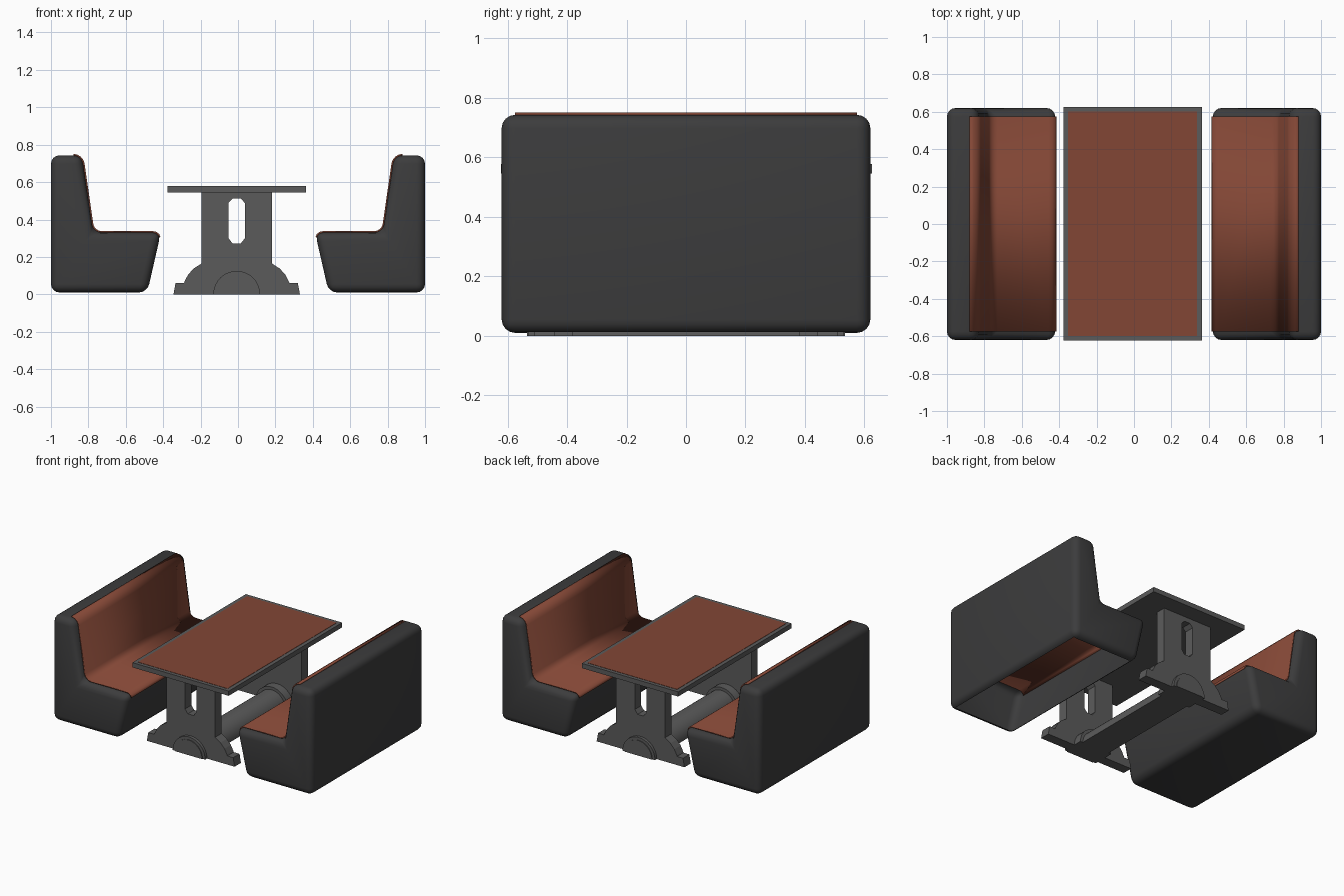
import bpy, bmesh, math
from mathutils import Matrix

if "Cube" in bpy.data.objects:
    bpy.data.objects.remove(bpy.data.objects["Cube"])


def material(name, rgb):
    m = bpy.data.materials.new(name)
    m.diffuse_color = (*rgb, 1)
    m.use_nodes = True
    m.node_tree.nodes["Principled BSDF"].inputs["Base Color"].default_value = m.diffuse_color
    return m


BLACK = material("black shell", (0.045, 0.045, 0.046))
GREY = material("dark grey metal", (0.105, 0.105, 0.105))
BROWN = material("brown leather", (0.225, 0.062, 0.036))
CX = -0.007  # centre of the table in x


def make(name, bm, mat, smooth=None):
    me = bpy.data.meshes.new(name)
    bm.to_mesh(me)
    bm.free()
    me.materials.append(mat)
    ob = bpy.data.objects.new(name, me)
    bpy.context.collection.objects.link(ob)
    if smooth:
        bpy.ops.object.select_all(action='DESELECT')
        ob.select_set(True)
        bpy.context.view_layer.objects.active = ob
        bpy.ops.object.shade_smooth_by_angle(angle=math.radians(smooth))
    return ob


def prism(points, y0, y1):
    """Extrude an xz outline along y."""
    bm = bmesh.new()
    f = bm.faces.new([bm.verts.new((x, y0, z)) for x, z in points])
    r = bmesh.ops.extrude_face_region(bm, geom=[f])
    vs = [v for v in r['geom'] if isinstance(v, bmesh.types.BMVert)]
    bmesh.ops.translate(bm, verts=vs, vec=(0, y1 - y0, 0))
    bmesh.ops.recalc_face_normals(bm, faces=bm.faces)
    return bm


def box(x0, x1, y0, y1, z0, z1):
    return prism([(x0, z0), (x1, z0), (x1, z1), (x0, z1)], y0, y1)


# Benches: rounded L-shaped shell with a padded strip lifted off its seat side
BENCH = [(-1, .01), (-.485, .01), (-.412, .33), (-.775, .33), (-.835, .743), (-1, .743)]


def bench_mesh(side):
    bm = prism([(-side * x, z) for x, z in BENCH], -.62, .62)
    bmesh.ops.bevel(bm, geom=bm.edges[:], offset=.045, segments=4, profile=.5,
                    affect='EDGES', clamp_overlap=True)
    bmesh.ops.recalc_face_normals(bm, faces=bm.faces)
    return bm


def spans(f):
    ys = [v.co.y for v in f.verts]
    return max(ys) - min(ys) > 1


def is_cushion(f):
    c = f.calc_center_median()
    return spans(f) and c.z > .295 and abs(c.x) < .89


for side, word in ((-1, "left"), (1, "right")):
    body = bench_mesh(side)
    gone = [f for f in body.faces if is_cushion(f)]
    if side == 1:  # this shell is open underneath
        gone += [f for f in body.faces if spans(f) and f.normal.z < -.97]
    bmesh.ops.delete(body, geom=gone, context='FACES')
    make(word + "_bench_shell", body, BLACK, 40)

    pad = bench_mesh(side)
    bmesh.ops.delete(pad, geom=[f for f in pad.faces if not is_cushion(f)], context='FACES')
    ob = make(word + "_bench_cushion", pad, BROWN, 40)
    mod = ob.modifiers.new("padding", 'SOLIDIFY')
    mod.thickness, mod.offset = .008, 1

# Table top with a brown inlay
make("table_top", box(-.378, .364, -.622, .626, .545, .578), GREY)
make("table_inlay", box(-.352, .338, -.598, .602, .576, .58), BROWN)

# Pedestal legs: stepped foot, curved shoulder, straight column with a slot
half = [(.338, 0), (.327, .06), (.282, .06), (.278, .07), (.26, .105), (.23, .138), (.188, .165),
        (.188, .55)]
outline = [(CX + x, z) for x, z in half] + [(CX - x, z) for x, z in reversed(half)]
slot_half = [(.022, .272), (.044, .3), (.044, .488), (.022, .512)]
slot = [(CX + x, z) for x, z in slot_half] + [(CX - x, z) for x, z in reversed(slot_half)]
cutter = make("slot_cutter", prism(slot, -1, 1), GREY)
cutter.hide_render = True
cutter.hide_viewport = True


def half_round(r, n=20):
    return [(CX + r * math.cos(math.pi * i / n), r * math.sin(math.pi * i / n))
            for i in range(n + 1)]


for s, word in ((-1, "front"), (1, "back")):
    leg = make(word + "_leg", prism(outline, min(s * .51, s * .44), max(s * .51, s * .44)), GREY)
    mod = leg.modifiers.new("slot", 'BOOLEAN')
    mod.operation, mod.object, mod.solver = 'DIFFERENCE', cutter, 'EXACT'
    # Collar that holds the floor beam
    make(word + "_collar", prism(half_round(.125), min(s * .53, s * .38), max(s * .53, s * .38)),
         GREY, 40)

# Half-round floor beam joining the legs
make("floor_beam", prism(half_round(.105), -.535, .535), GREY, 40)
